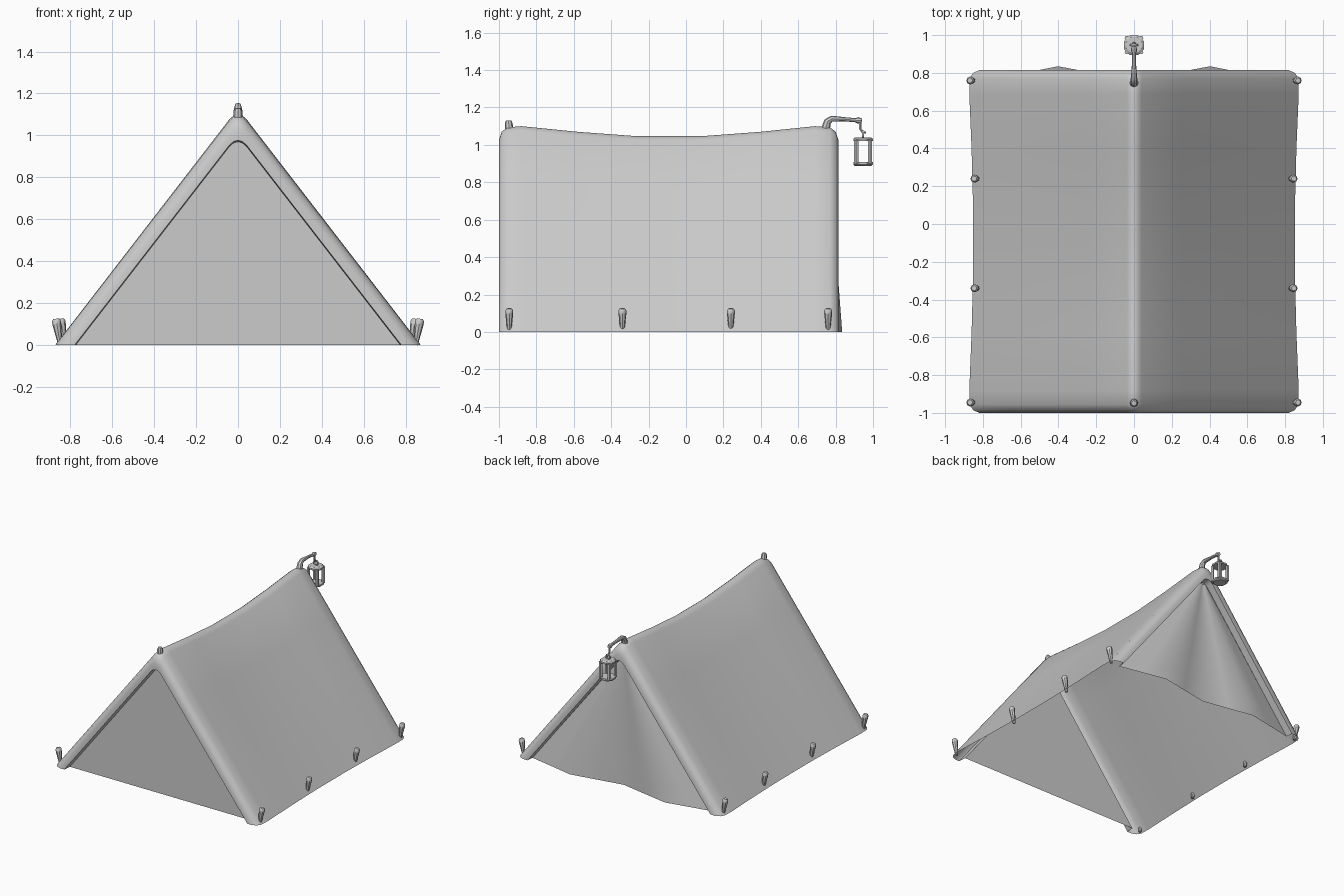
import bpy, math
from mathutils import Vector

if "Cube" in bpy.data.objects:
    bpy.data.objects.remove(bpy.data.objects["Cube"])


def add_mesh(name, verts, faces, angle=40):
    me = bpy.data.meshes.new(name)
    me.from_pydata([tuple(v) for v in verts], [], faces)
    me.update()
    ob = bpy.data.objects.new(name, me)
    bpy.context.collection.objects.link(ob)
    bpy.ops.object.select_all(action='DESELECT')
    ob.select_set(True)
    bpy.context.view_layer.objects.active = ob
    bpy.ops.object.shade_smooth_by_angle(angle=math.radians(angle))
    return ob


def grid_faces(rows, cols):
    return [(r * cols + c, r * cols + c + 1, (r + 1) * cols + c + 1, (r + 1) * cols + c)
            for r in range(rows - 1) for c in range(cols - 1)]


def tube(name, pts, radii, sides=8, turn=0.0, angle=40):
    """Capped tube swept along a path in the x = const or tilted plane."""
    pts = [Vector(p) for p in pts]
    verts, n = [], len(pts)
    for i, p in enumerate(pts):
        t = (pts[min(i + 1, n - 1)] - pts[max(i - 1, 0)]).normalized()
        u = Vector((1, 0, 0))
        u = (u - t * u.dot(t)).normalized()
        v = t.cross(u)
        for k in range(sides):
            a = 2 * math.pi * k / sides + turn
            verts.append(p + (u * math.cos(a) + v * math.sin(a)) * radii[i])
    faces = [(i * sides + k, i * sides + (k + 1) % sides,
              (i + 1) * sides + (k + 1) % sides, (i + 1) * sides + k)
             for i in range(n - 1) for k in range(sides)]
    faces += [tuple(reversed(range(sides))), tuple(range((n - 1) * sides, n * sides))]
    return add_mesh(name, verts, faces, angle)


def outline(y, inset, top, base):
    """A-shaped section with a rounded ridge, moved inward by inset."""
    h = top + 0.03
    length = math.hypot(h, base)
    h2, b2 = h - inset * length / base, base - inset * length / h
    half = [(b2 * (1 - t) + 0.04 * t, t) for t in (0, 0.25, 0.5, 0.75, 1)]
    half = [(x, h2 * (1 - x / b2)) for x, t in half] + [(0.02, h2 - 0.035)]
    return ([Vector((x, y, z)) for x, z in half] + [Vector((0, y, h2 - 0.03))]
            + [Vector((-x, y, z)) for x, z in reversed(half)])


# Canopy: sagging roof sheet whose ends roll over into a hem
stations = [(-0.94, 0.08, 1.10, 0.875), (-1.0, 0.076, 1.10, 0.875), (-1.0, 0.045, 1.10, 0.875),
            (-0.985, 0.018, 1.10, 0.875), (-0.955, 0.004, 1.10, 0.875), (-0.88, 0, 1.10, 0.872),
            (-0.58, 0, 1.07, 0.86), (-0.27, 0, 1.047, 0.852), (0.09, 0, 1.047, 0.852),
            (0.40, 0, 1.07, 0.86), (0.69, 0, 1.10, 0.872), (0.77, 0.004, 1.10, 0.875),
            (0.80, 0.018, 1.10, 0.875), (0.815, 0.045, 1.10, 0.875), (0.815, 0.076, 1.10, 0.875),
            (0.76, 0.08, 1.10, 0.875)]
verts = [p for s in stations for p in outline(*s)]
add_mesh("canopy", verts, grid_faces(len(stations), len(verts) // len(stations)))

# Front wall: flat panel inside the hem
rim = outline(-0.94, 0.08, 1.10, 0.875)
add_mesh("front_wall", rim, [tuple(reversed(range(len(rim))))])

# Back wall: cloth with two folds that fade toward the ridge
half_w, peak = 0.775, 0.995
us = [-1, -0.76, -0.52, -0.26, 0, 0.26, 0.52, 0.76, 1]
folds = [0, 0.5, 1, 0.5, 0, 0.5, 1, 0.5, 0]
rows = 9
verts = []
for r in range(rows):
    t = 0.965 * r / (rows - 1)
    for u, f in zip(us, folds):
        verts.append((-u * half_w * (1 - t), 0.76 + 0.075 * f * (1 - t), peak * t))
add_mesh("back_wall", verts, grid_faces(rows, len(us)))

# Pegs along both sides, leaning outward
for side in (-1, 1):
    for y, x in ((-0.945, 0.868), (-0.34, 0.846), (0.24, 0.846), (0.76, 0.868)):
        path = [(side * (x - 0.02 * (1 - z / 0.12)), y, z) for z in (0.0, 0.095, 0.115, 0.125)]
        tube("peg", path, [0.010, 0.021, 0.021, 0.014], 8)

# Front tip of the ridge pole
tube("front_pole_tip", [(0, -0.94, 1.03), (0, -0.948, 1.115), (0, -0.949, 1.13)],
     [0.022, 0.021, 0.014], 8)

# Bent arm at the back carrying the lantern
tube("lantern_arm", [(0, 0.745, 1.04), (0, 0.747, 1.09), (0, 0.757, 1.125), (0, 0.78, 1.14),
                     (0, 0.85, 1.137), (0, 0.905, 1.132), (0, 0.92, 1.131), (0, 0.94, 1.13)],
     [0.024, 0.023, 0.02, 0.016, 0.011, 0.011, 0.017, 0.012], 8)
tube("lantern_hook", [(0, 0.932, 1.13), (0, 0.932, 1.085), (0, 0.945, 1.068), (0, 0.962, 1.066)],
     [0.008, 0.008, 0.008, 0.007], 6)

# Lantern: ring handle, two octagonal plates and four corner posts
cy = 0.947
bpy.ops.mesh.primitive_torus_add(major_segments=10, minor_segments=6, major_radius=0.017,
                                 minor_radius=0.006, location=(0, cy, 1.056),
                                 rotation=(math.pi / 2, 0, 0))
bpy.context.object.name = "lantern_handle"
bpy.ops.object.shade_smooth_by_angle(angle=math.radians(60))
e = math.pi / 8
tube("lantern_base", [(0, cy, 0.888), (0, cy, 0.895), (0, cy, 0.908)], [0.048, 0.057, 0.057], 8, e, 30)
tube("lantern_top", [(0, cy, 1.02), (0, cy, 1.032), (0, cy, 1.04)], [0.057, 0.057, 0.046], 8, e, 30)
for sx in (-1, 1):
    for sy in (-1, 1):
        x, y = sx * 0.037, cy + sy * 0.037
        tube("lantern_post", [(x, y, 0.9), (x, y, 1.025)], [0.013, 0.013], 6, 0, 30)
